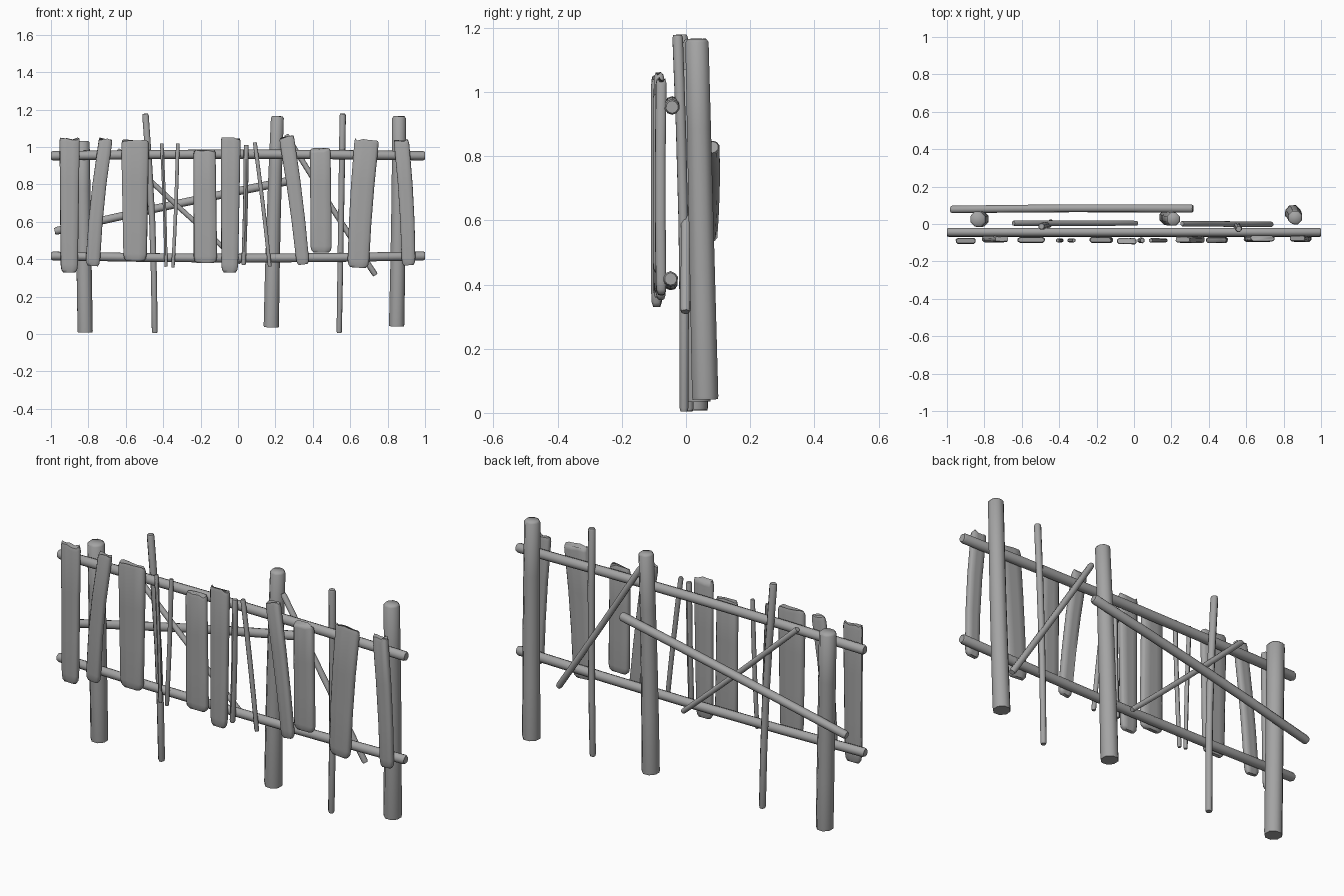
import bpy, bmesh, math, random
from mathutils import Vector

if "Cube" in bpy.data.objects:
    bpy.data.objects.remove(bpy.data.objects["Cube"])

random.seed(4)

# weathered dark grey wood
WOOD = bpy.data.materials.new("weathered_wood")
WOOD.diffuse_color = (.37, .37, .37, 1)
WOOD.use_nodes = True
WOOD.node_tree.nodes["Principled BSDF"].inputs["Base Color"].default_value = WOOD.diffuse_color


def loft(name, rings, section, axis, rough=0.0, jag=0.0):
    """Skin a cross-section along rings of (centre, half_width, half_depth)."""
    bm = bmesh.new()
    cs = [Vector(r[0]) for r in rings]
    d = (cs[-1] - cs[0]).normalized()
    u = Vector(axis)
    u = (u - d * u.dot(d)).normalized()
    v = d.cross(u)
    n = len(section)
    wob = [1 + random.uniform(-rough, rough) for _ in section]
    # worn, uneven top end shared by the last rings
    lift = [random.uniform(-jag, jag) for _ in section]
    loops = []
    for k, (c, (_, w, h)) in enumerate(zip(cs, rings)):
        j = 1 if k >= len(rings) - 2 else 0
        loops.append([bm.verts.new(c + u * (s[0] * w * wob[i]) + v * (s[1] * h * wob[i])
                                   + d * lift[i] * j) for i, s in enumerate(section)])
    for a, b in zip(loops, loops[1:]):
        for i in range(n):
            bm.faces.new((a[i], a[(i + 1) % n], b[(i + 1) % n], b[i]))
    bm.faces.new(list(reversed(loops[0])))
    bm.faces.new(loops[-1])
    bmesh.ops.recalc_face_normals(bm, faces=bm.faces)
    me = bpy.data.meshes.new(name)
    bm.to_mesh(me)
    bm.free()
    me.materials.append(WOOD)
    ob = bpy.data.objects.new(name, me)
    bpy.context.collection.objects.link(ob)
    bpy.context.view_layer.objects.active = ob
    ob.select_set(True)
    bpy.ops.object.shade_smooth_by_angle(angle=math.radians(62))
    ob.select_set(False)
    return ob


def circle(n):
    return [(math.cos(2 * math.pi * (i + .5) / n), math.sin(2 * math.pi * (i + .5) / n)) for i in range(n)]


def pole(name, a, b, ra, rb, bend=(0, 0, 0), sides=10, axis=(1, 0, 0), rough=0.04, foot=.8):
    """Round timber between two points, slightly bowed, with worn ends."""
    a, b, bend = Vector(a), Vector(b), Vector(bend)
    e = 0.01 / (b - a).length
    rings = []
    for t, s in ((0, foot), (e, 1), (.25, 1), (.5, 1), (.75, 1), (1 - e, 1), (1, .8)):
        r = (ra + (rb - ra) * t) * s
        rings.append((a.lerp(b, t) + bend * math.sin(math.pi * t), r, r))
    return loft(name, rings, circle(sides), axis, rough)


# plank section: flat board with rounded edges
BOARD = [(1, -.45), (1, .45), (.82, 1), (.3, 1), (-.3, 1), (-.82, 1),
         (-1, .45), (-1, -.45), (-.82, -1), (-.3, -1), (.3, -1), (.82, -1)]


def plank(name, x0, z0, w0, x1, z1, w1, y, bow):
    a, b = Vector((x0, y, z0)), Vector((x1, y, z1))
    rings = []
    for t, s, h in ((0, .72, .6), (.02, .92, .9), (.06, 1, 1), (.35, 1, 1), (.65, 1, 1), (.975, 1, 1), (1, .94, .75)):
        w = (w0 + (w1 - w0) * t) * s
        off = Vector((bow, -abs(bow) * .4, 0)) * math.sin(math.pi * t)
        rings.append((a.lerp(b, t) + off, w, .016 * h))
    return loft(name, rings, BOARD, (1, 0, 0), 0.03, 0.008)


# main posts
pole("post_left", (-.818, .028, .008), (-.835, .026, 1.033), .044, .044, sides=8, foot=.97)
pole("post_middle", (.177, .036, .036), (.21, .026, 1.165), .044, .037, (-.004, 0, 0), sides=8, foot=.97)
pole("post_right", (.848, .06, .042), (.861, .034, 1.165), .043, .038, (.003, 0, 0), sides=8, foot=.97)

# slim stakes
pole("stake_left", (-.445, .008, .005), (-.495, -.012, 1.178), .017, .019, (.012, 0, 0), sides=8)
pole("stake_right", (.541, -.006, .005), (.56, -.026, 1.178), .015, .018, (0, .008, 0), sides=8)

# horizontal rails
pole("top_rail", (-1, -.043, .953), (1, -.043, .953), .024, .024, (0, 0, .009), 10, (0, 1, 0))
pole("bottom_rail", (-1, -.048, .417), (1, -.048, .417), .023, .024, (0, 0, -.012), 10, (0, 1, 0))

# sloping rail and diagonal braces behind
pole("back_rail", (-.98, .078, .55), (.315, .083, .828), .021, .023, (0, .004, .006), 10, (0, 1, 0))
pole("brace_left", (-.645, .004, .985), (.015, .004, .38), .015, .014, (0, 0, -.006), 8, (0, 1, 0))
pole("brace_right", (.257, .002, 1.065), (.735, -.002, .315), .015, .016, (0, 0, -.005), 8, (0, 1, 0))

# planks: bottom x, z, half width, top x, z, half width, y, bow
PLANKS = [
    (-.902, .33, .045, -.90, 1.045, .053, -.09, 0),
    (-.777, .365, .038, -.707, 1.04, .036, -.080, -.010),
    (-.55, .39, .061, -.55, 1.035, .073, -.085, 0),
    (-.173, .38, .062, -.178, .98, .058, -.085, 0),
    (-.044, .33, .045, -.038, 1.045, .053, -.092, 0),
    (.348, .372, .034, .26, 1.05, .040, -.083, .006),
    (.445, .437, .057, .44, .987, .055, -.086, 0),
    (.642, .355, .056, .688, 1.035, .064, -.078, -.006),
    (.912, .368, .036, .873, 1.035, .040, -.077, .008),
]
for i, p in enumerate(PLANKS):
    plank(f"plank_{i + 1}", *p)

# thin pickets between the planks
PICKETS = [
    (-.385, .36, -.408, 1.02, .010),
    (-.348, .355, -.322, 1.02, .010),
    (.03, .37, .044, 1.012, .014),
    (.17, .36, .09, 1.025, .011),
]
for i, (x0, z0, x1, z1, r) in enumerate(PICKETS):
    pole(f"picket_{i + 1}", (x0, -.088, z0), (x1, -.088, z1), r, r + .001, (.003, 0, 0), 6)
